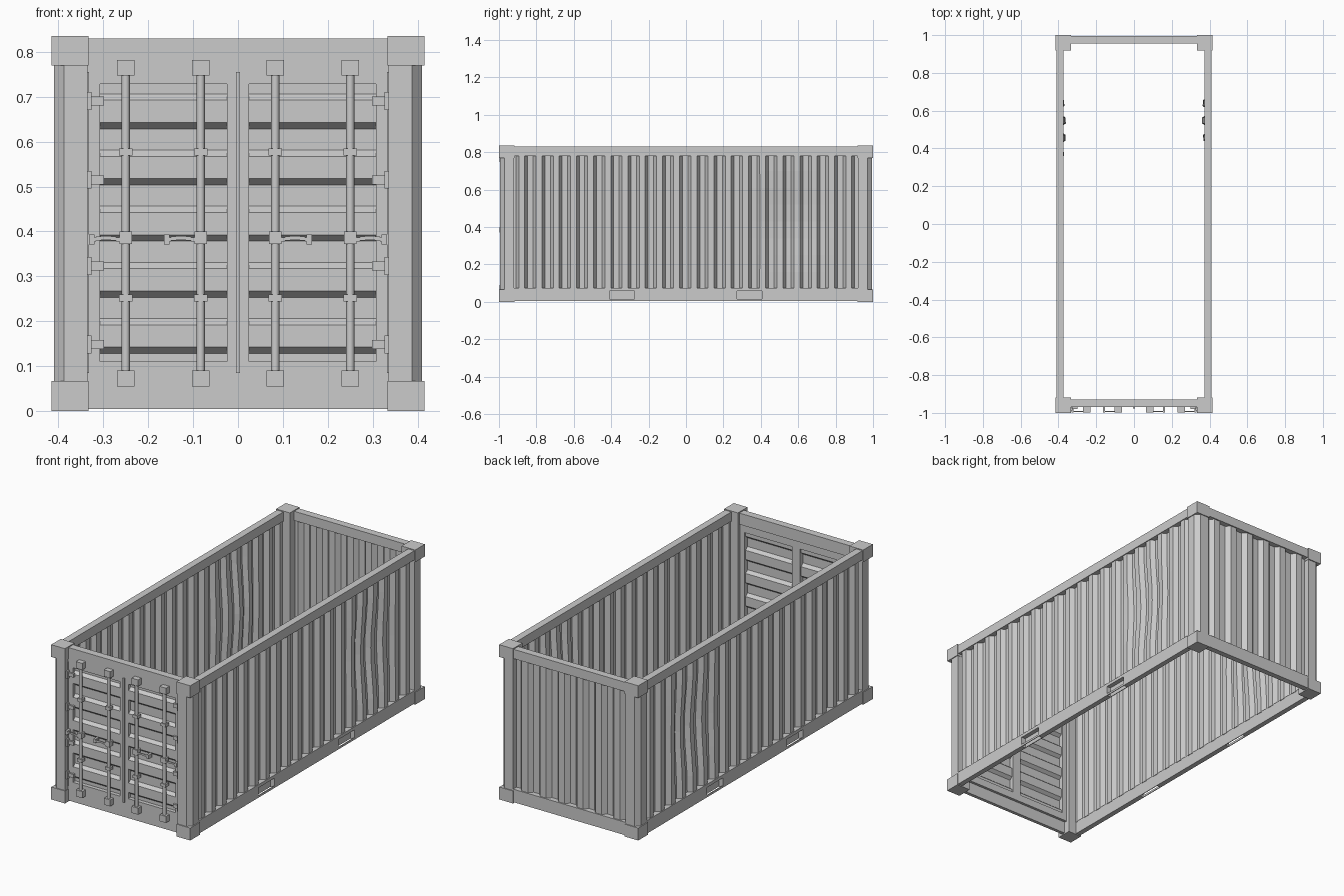
import bpy, bmesh, math
from mathutils import Vector, Matrix

cube = bpy.data.objects.get("Cube")
if cube:
    bpy.data.objects.remove(cube, do_unlink=True)

grey = bpy.data.materials.new("light_grey_steel")
grey.use_nodes = True
COLOUR = (0.6, 0.6, 0.6, 1)
grey.diffuse_color = COLOUR
grey.node_tree.nodes["Principled BSDF"].inputs["Base Color"].default_value = COLOUR


def finish(name, bm):
    bmesh.ops.recalc_face_normals(bm, faces=bm.faces)
    mesh = bpy.data.meshes.new(name)
    bm.to_mesh(mesh)
    bm.free()
    mesh.materials.append(grey)
    obj = bpy.data.objects.new(name, mesh)
    bpy.context.scene.collection.objects.link(obj)
    return obj


def add_box(bm, xs, ys, zs):
    spans = (xs, ys, zs)
    centre = Vector([(a + b) / 2 for a, b in spans])
    size = Vector([abs(b - a) for a, b in spans])
    bmesh.ops.create_cube(bm, size=1, matrix=Matrix.Translation(centre) @ Matrix.Diagonal(size).to_4x4())


def boxes(name, items):
    bm = bmesh.new()
    for item in items:
        add_box(bm, *item)
    return finish(name, bm)


def flip(span, s):
    return tuple(sorted(v * s for v in span))


def prism(name, outline, z0, z1):
    bm = bmesh.new()
    face = bm.faces.new([bm.verts.new((x, y, z0)) for x, y in outline])
    top = bmesh.ops.extrude_face_region(bm, geom=[face], use_keep_orig=True)["geom"]
    bmesh.ops.translate(bm, vec=(0, 0, z1 - z0), verts=[v for v in top if isinstance(v, bmesh.types.BMVert)])
    return finish(name, bm)


def corrugation(start, end, first, period, slope):
    """Points (t, d) of a trapezoid wave; d is 1 on ridges, 0 in valleys."""
    flat = period / 2 - slope
    pts, t = [(start, 0)], first
    while t + 2 * slope + flat <= end + 0.001:
        pts += [(t, 0), (t + slope, 1), (t + slope + flat, 1), (t + 2 * slope + flat, 0)]
        t += period
    return pts + [(end, 0)]


def sheet(name, profile, rows, place):
    bm = bmesh.new()
    grid = [[bm.verts.new(place(t, d, r)) for t, d in profile] for r in rows]
    for a, b in zip(grid, grid[1:]):
        for i in range(len(profile) - 1):
            bm.faces.new((a[i], a[i + 1], b[i + 1], b[i]))
    obj = finish(name, bm)
    mod = obj.modifiers.new("thickness", "SOLIDIFY")
    mod.thickness, mod.offset = 0.003, 0
    return obj


# Corner castings and chamfered corner posts
for sx, side in ((1, "left"), (-1, "right")):
    for sy, end in ((-1, "front"), (1, "back")):
        boxes(f"{end}_{side}_corner_castings",
              [(flip((0.333, 0.415), sx), flip((0.918, 1), sy), z) for z in ((0, 0.067), (0.769, 0.835))])
        outline = [(0.335, 0.92), (0.41, 0.92), (0.41, 0.97), (0.388, 0.995), (0.335, 0.995)]
        prism(f"{end}_{side}_post", [(x * sx, y * sy) for x, y in outline], 0.06, 0.775)

# Side rails, with fork pockets open below
POCKETS = ((-0.41, -0.275), (0.272, 0.406))
for sx, side in ((1, "left"), (-1, "right")):
    outer = flip((0.372, 0.41), sx)
    boxes(f"{side}_top_rail", [(outer, (-0.92, 0.92), (0.78, 0.83))])
    base = flip((0.382, 0.41), sx)
    cuts = [-0.92, *POCKETS[0], *POCKETS[1], 0.92]
    parts = [(base, (cuts[i], cuts[i + 1]), (0.005, 0.075)) for i in (0, 2, 4)]
    for pocket in POCKETS:
        parts += [(base, pocket, (0.058, 0.075)),
                  (flip((0.382, 0.386), sx), pocket, (0.005, 0.058)),
                  (flip((0.406, 0.41), sx), pocket, (0.005, 0.016))]
    boxes(f"{side}_bottom_rail", parts)

# Corrugated side walls, each with a shallow inward dent
ROWS = [0.07 + 0.72 * i / 8 for i in range(9)]
for sx, side, dent_y in ((1, "left", 0.56), (-1, "right", 0.51)):
    def side_point(t, d, z, sx=sx, dent_y=dent_y):
        dist = math.hypot((t - dent_y) / 0.26, (z - 0.43) / 0.32)
        dent = 0.018 * (0.5 + 0.5 * math.cos(math.pi * min(dist, 1)))
        return (sx * (0.38 + 0.024 * d - dent), t, z)
    sheet(f"{side}_wall", corrugation(-0.925, 0.925, -0.909, 0.092, 0.016), ROWS, side_point)

# Back wall and its rails
sheet("back_wall", corrugation(-0.34, 0.34, -0.317, 0.11, 0.02), (0.07, 0.785),
      lambda t, d, z: (t, 0.965 + 0.022 * d, z))
boxes("back_rails", [((-0.34, 0.34), (0.955, 0.995), (0.78, 0.83)),
                     ((-0.34, 0.34), (0.965, 0.995), (0.005, 0.075))])

# Front header and sill
boxes("front_header", [((-0.34, 0.34), (-0.97, -0.93), (0.769, 0.83))])
boxes("front_sill", [((-0.34, 0.34), (-0.97, -0.952), (0.005, 0.07))])

# Doors: frame and corrugated panel each
for sx, side in ((1, "left"), (-1, "right")):
    depth = (-0.97, -0.938)
    boxes(f"{side}_door_frame", [
        (flip((0, 0.338), sx), depth, (0.07, 0.11)),
        (flip((0, 0.338), sx), depth, (0.728, 0.769)),
        (flip((0, 0.024), sx), depth, (0.11, 0.728)),
        (flip((0.307, 0.338), sx), depth, (0.11, 0.728))])
    wave = corrugation(0.105, 0.733, 0.129, 0.125, 0.014)
    sheet(f"{side}_door_panel", wave, flip((0.022, 0.309), sx),
          lambda t, d, x: (x, -0.948 - 0.017 * d, t))
    boxes(f"{side}_door_seal", [(flip((0.332, 0.337), sx), (-0.976, -0.965), (0.085, 0.755))])
boxes("centre_seal", [((-0.004, 0.004), (-0.978, -0.965), (0.085, 0.755))])

# Hinges
for sx, side in ((1, "left"), (-1, "right")):
    items = []
    for z in (0.148, 0.323, 0.515, 0.69):
        items += [(flip((0.298, 0.333), sx), (-0.979, -0.965), (z - 0.01, z + 0.01)),
                  (flip((0.326, 0.338), sx), (-0.987, -0.965), (z - 0.02, z + 0.02))]
    boxes(f"{side}_hinges", items)

# Locking rods with end brackets, guides and curved handles
ROD_Y = -0.984
for sx, side in ((1, "left"), (-1, "right")):
    for x, place in ((0.083, "inner"), (0.25, "outer")):
        name = f"{side}_{place}"
        bm = bmesh.new()
        bmesh.ops.create_cone(bm, cap_ends=True, segments=12, radius1=0.009, radius2=0.009, depth=0.7,
                              matrix=Matrix.Translation((x * sx, ROD_Y, 0.418)))
        rod = finish(f"{name}_locking_rod", bm)
        for poly in rod.data.polygons:
            poly.use_smooth = abs(poly.normal.z) < 0.5

        def bracket(half, z0, z1, front):
            return (flip((x - half, x + half), sx), (front, -0.968), (z0, z1))
        boxes(f"{name}_rod_brackets", [bracket(0.019, 0.055, 0.09, -0.998),
                                       bracket(0.019, 0.747, 0.782, -0.998),
                                       bracket(0.015, 0.244, 0.26, -0.995),
                                       bracket(0.015, 0.569, 0.585, -0.995),
                                       bracket(0.014, 0.372, 0.4, -0.997)])
        bm = bmesh.new()
        steps = 6
        for i in range(steps):
            a, b = i / steps, (i + 1) / steps
            rise = 0.005 * math.sin(math.pi * (a + b) / 2)
            add_box(bm, flip((x + 0.01 + 0.068 * a, x + 0.01 + 0.068 * b), sx),
                    (-0.996, -0.99), (0.376 + rise, 0.385 + rise))
        add_box(bm, flip((x + 0.07, x + 0.082), sx), (-0.997, -0.968), (0.371, 0.393))
        finish(f"{name}_handle", bm)
